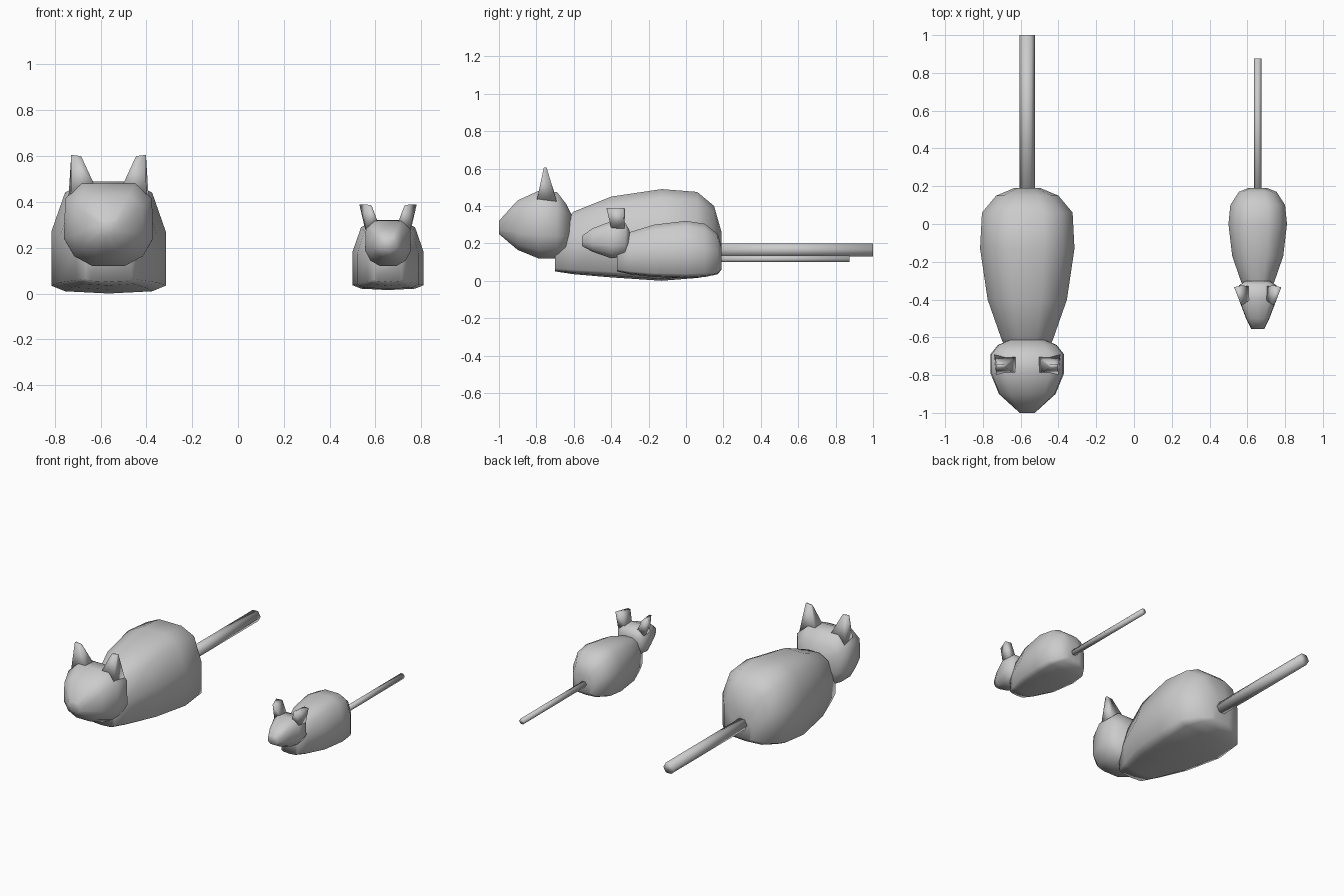
import bpy, bmesh, math

if "Cube" in bpy.data.objects:
    bpy.data.objects.remove(bpy.data.objects["Cube"])

fur = bpy.data.materials.new("grey fur")
fur.diffuse_color = (0.6, 0.6, 0.6, 1)
fur.use_nodes = True
fur.node_tree.nodes["Principled BSDF"].inputs["Base Color"].default_value = fur.diffuse_color

# Half cross-sections, bottom centre to top centre: (fraction of half width, fraction of height)
BODY = [(0, 0), (.76, .02), (1, .07), (1, .55), (.76, .9), (.36, 1), (0, 1)]
HEAD = [(0, 0), (.36, 0), (.77, .12), (1, .34), (.97, .82), (.6, 1), (0, 1)]


def finish(bm, name):
    bmesh.ops.recalc_face_normals(bm, faces=bm.faces)
    me = bpy.data.meshes.new(name)
    bm.to_mesh(me)
    bm.free()
    me.materials.append(fur)
    for p in me.polygons:
        p.use_smooth = True
    ob = bpy.data.objects.new(name, me)
    bpy.context.collection.objects.link(ob)
    return ob


def skin(name, rings):
    """Join equal rings of points into a closed skin."""
    bm = bmesh.new()
    loops = [[bm.verts.new(p) for p in ring] for ring in rings]
    n = len(loops[0])
    for a, b in zip(loops, loops[1:]):
        for i in range(n):
            j = (i + 1) % n
            bm.faces.new((a[i], a[j], b[j], b[i]))
    bm.faces.new(loops[0])
    bm.faces.new(loops[-1])
    return finish(bm, name)


def loft(name, cx, section, stations):
    """Stations along y: (y, half width, bottom z, top z)."""
    outline = section + [(-u, v) for u, v in section[-2:0:-1]]
    return skin(name, [[(cx + u * w, y, lo + v * (hi - lo)) for u, v in outline]
                       for y, w, lo, hi in stations])


def tail(name, cx, z, r, y0, y1):
    ring = [(r * math.cos(k * math.pi / 3), r * math.sin(k * math.pi / 3)) for k in range(6)]
    return skin(name, [[(cx + x, y, z + h) for x, h in ring] for y in (y0, y1)])


def ears(name, cx, base, tip):
    """Mirrored pair of tapered ears from corner points given beside the centre line."""
    for side, s in (("left", -1), ("right", 1)):
        skin(f"{name}_{side}", [[(cx + s * x, y, z) for x, y, z in ring] for ring in (base, tip)])


# Cat
CAT = -.565
loft("cat_body", CAT, BODY, [
    (-.70, .10, .05, .28), (-.60, .14, .035, .37), (-.40, .21, .018, .45),
    (-.13, .25, 0, .49), (.06, .24, .015, .475), (.15, .165, .03, .40), (.19, .07, .06, .26)])
loft("cat_head", CAT, HEAD, [
    (-1, .04, .25, .32), (-.90, .15, .165, .43), (-.79, .195, .12, .48),
    (-.69, .195, .12, .475), (-.64, .155, .15, .41), (-.605, .07, .24, .34)])
ears("cat_ear", CAT,
     [(.055, -.79, .46), (.165, -.80, .42), (.175, -.69, .42), (.055, -.70, .46)],
     [(.12, -.76, .60), (.163, -.76, .605), (.163, -.745, .605), (.12, -.745, .60)])
tail("cat_tail", CAT, .165, .04, .12, 1)

# Mouse
MOUSE = .655
loft("mouse_body", MOUSE, BODY, [
    (-.37, .06, .05, .23), (-.30, .09, .035, .26), (-.17, .135, .02, .30),
    (0, .155, .015, .32), (.10, .145, .02, .305), (.17, .10, .035, .25), (.19, .05, .06, .18)])
loft("mouse_head", MOUSE, HEAD, [
    (-.555, .035, .185, .24), (-.50, .062, .155, .28), (-.40, .10, .12, .318),
    (-.325, .10, .13, .31), (-.302, .065, .18, .27)])
ears("mouse_ear", MOUSE,
     [(.04, -.40, .30), (.095, -.40, .28), (.10, -.33, .28), (.045, -.33, .30)],
     [(.072, -.425, .385), (.09, -.425, .388), (.125, -.335, .388), (.085, -.325, .385)])
tail("mouse_tail", MOUSE, .117, .02, .12, .875)
